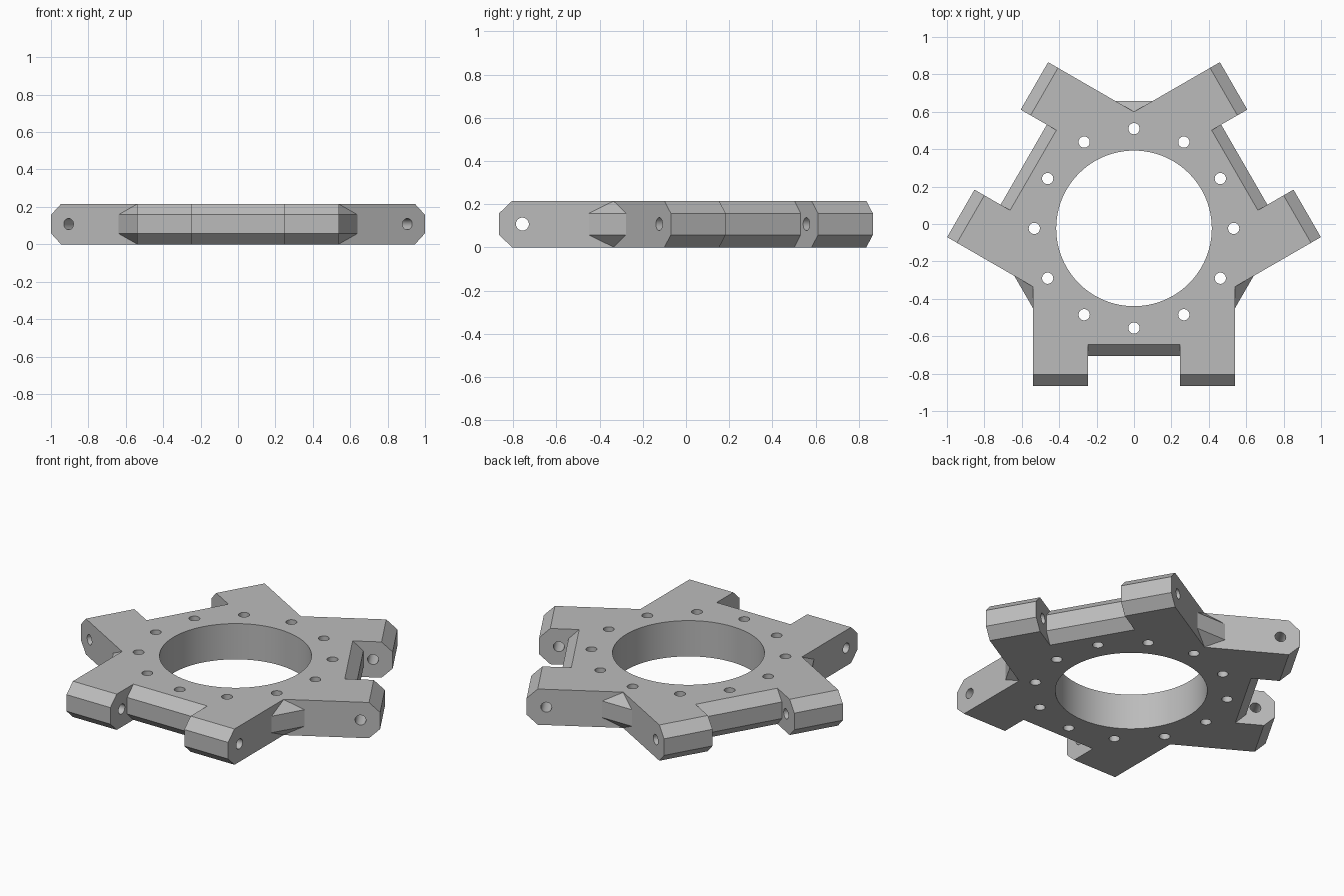
import bpy
import bmesh
from math import cos, sin, pi, radians
from mathutils import Matrix, Vector

if "Cube" in bpy.data.objects:
    bpy.data.objects.remove(bpy.data.objects["Cube"], do_unlink=True)

HEIGHT, MID = 0.216, 0.108
BEVEL_Z = 0.058
CENTRE = Matrix.Translation((0, -0.0235, 0))

grey = bpy.data.materials.new("plain grey")
grey.use_nodes = True
colour = (0.5, 0.5, 0.5, 1)
grey.diffuse_color = colour
grey.node_tree.nodes["Principled BSDF"].inputs["Base Color"].default_value = colour


def make_object(name, bm, matrix):
    bmesh.ops.recalc_face_normals(bm, faces=bm.faces)
    mesh = bpy.data.meshes.new(name)
    bm.to_mesh(mesh)
    bm.free()
    mesh.transform(matrix)
    mesh.materials.append(grey)
    obj = bpy.data.objects.new(name, mesh)
    bpy.context.collection.objects.link(obj)
    return obj


def loft(name, rings, matrix):
    """Join equal closed rings of points into a capped solid."""
    bm = bmesh.new()
    loops = [[bm.verts.new(p) for p in ring] for ring in rings]
    for a, b in zip(loops, loops[1:]):
        for i in range(len(a)):
            j = (i + 1) % len(a)
            bm.faces.new((a[i], a[j], b[j], b[i]))
    bm.faces.new(loops[0])
    bm.faces.new(loops[-1])
    return make_object(name, bm, matrix)


def cylinder(name, radius, depth, sides, matrix):
    bm = bmesh.new()
    bmesh.ops.create_cone(bm, cap_ends=True, segments=sides,
                          radius1=radius, radius2=radius, depth=depth)
    return make_object(name, bm, matrix)


def combine(target, tool, operation):
    mod = target.modifiers.new("combine", "BOOLEAN")
    mod.operation = operation
    mod.solver = "EXACT"
    mod.object = tool
    bpy.context.view_layer.objects.active = target
    bpy.ops.object.modifier_apply(modifier=mod.name)
    bpy.data.objects.remove(tool, do_unlink=True)


# Hexagonal body with bevelled rim
def hexagon(apothem, z):
    r = apothem / cos(pi / 6)
    return [(r * cos(k * pi / 3), r * sin(k * pi / 3), z) for k in range(6)]


RIM, RIM_MID = 0.622, 0.681
hub = loft("hub_plate", [hexagon(RIM, 0), hexagon(RIM_MID, BEVEL_Z),
                         hexagon(RIM_MID, HEIGHT - BEVEL_Z), hexagon(RIM, HEIGHT)], CENTRE)

# Three forked arms, each a pair of bevelled prongs pointing outwards
END = 0.842
profile = [(0.3, 0), (END - 0.061, 0), (END, BEVEL_Z),
           (END, HEIGHT - BEVEL_Z), (END - 0.061, HEIGHT), (0.3, HEIGHT)]
arms = [CENTRE @ Matrix.Rotation(radians(a), 4, "Z") for a in (-90, 30, 150)]
for arm in arms:
    for side in (-1, 1):
        rings = [[(u, side * t, z) for u, z in profile] for t in (0.247, 0.54)]
        combine(hub, loft("prong", rings, arm), "UNION")

# Hinge pin holes across the prongs
for arm in arms:
    across = arm @ Matrix.Translation((0.734, 0, MID)) @ Matrix.Rotation(pi / 2, 4, "X")
    combine(hub, cylinder("pin_hole", 0.03, 1.3, 32, across), "DIFFERENCE")

# Central opening and the ring of bolt holes
middle = CENTRE @ Matrix.Translation((0, 0, MID))
combine(hub, cylinder("opening", 0.416, 1, 96, middle), "DIFFERENCE")
for k in range(12):
    spot = Vector((0.533 * cos(k * pi / 6), 0.533 * sin(k * pi / 6), 0))
    hole = cylinder("bolt_hole", 0.03, 1, 32, middle @ Matrix.Translation(spot))
    combine(hub, hole, "DIFFERENCE")

# Smooth bores, crisp edges
bpy.ops.object.select_all(action="DESELECT")
hub.select_set(True)
bpy.context.view_layer.objects.active = hub
bpy.ops.object.shade_smooth_by_angle(angle=radians(25))
